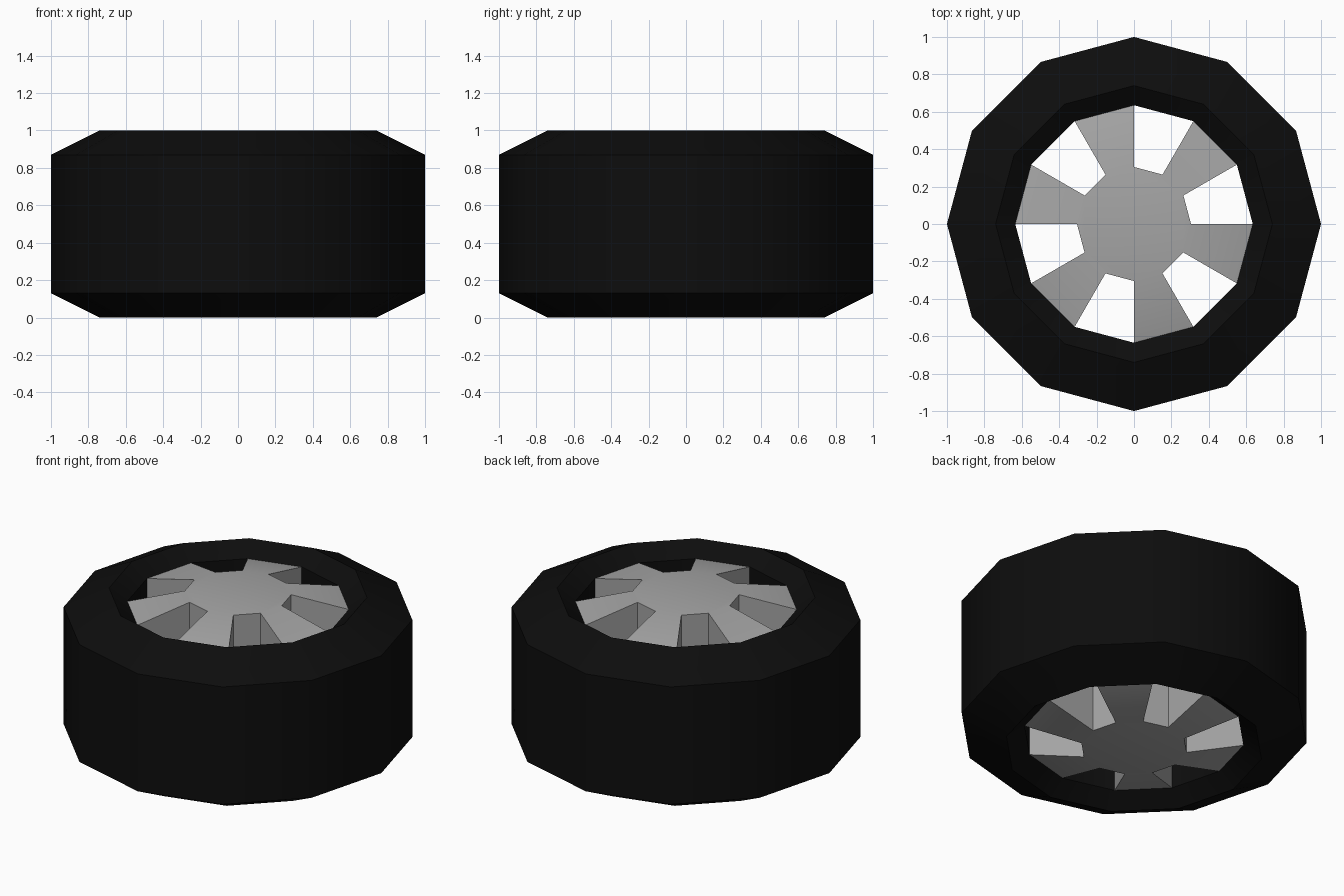
import bpy, bmesh, math

if "Cube" in bpy.data.objects:
    bpy.data.objects.remove(bpy.data.objects["Cube"])

SIDES = 12


def material(name, value):
    m = bpy.data.materials.new(name)
    m.diffuse_color = (value, value, value, 1)
    m.use_nodes = True
    m.node_tree.nodes["Principled BSDF"].inputs["Base Color"].default_value = m.diffuse_color
    return m


def finish(name, bm, mat):
    bmesh.ops.recalc_face_normals(bm, faces=bm.faces)
    mesh = bpy.data.meshes.new(name)
    bm.to_mesh(mesh)
    bm.free()
    mesh.materials.append(mat)
    ob = bpy.data.objects.new(name, mesh)
    bpy.context.collection.objects.link(ob)
    bpy.ops.object.select_all(action='DESELECT')
    ob.select_set(True)
    bpy.context.view_layer.objects.active = ob
    bpy.ops.object.shade_smooth_by_angle(angle=math.radians(35))
    return ob


def ring(bm, r, z):
    step = math.tau / SIDES
    return [bm.verts.new((r * math.cos(i * step), r * math.sin(i * step), z))
            for i in range(SIDES)]


black = material("black rubber", 0.004)
grey = material("grey metal", 0.38)

# Tire: closed cross-section turned around z
bm = bmesh.new()
profile = [(0.635, 0.08), (0.74, 0), (1, 0.13), (1, 0.87), (0.74, 1), (0.635, 0.92)]
rings = [ring(bm, r, z) for r, z in profile]
for a, b in zip(rings, rings[1:] + rings[:1]):
    for i in range(SIDES):
        j = (i + 1) % SIDES
        bm.faces.new((a[i], a[j], b[j], b[i]))
finish("tire", bm, black)

# Wheel: flat centre with six sloping wedge spokes on every other side
bm = bmesh.new()
in_lo, in_hi = ring(bm, 0.305, 0), ring(bm, 0.305, 1)
out_lo, out_hi = ring(bm, 0.635, 0.08), ring(bm, 0.635, 0.92)
bm.faces.new(in_lo)
bm.faces.new(in_hi)
for i in range(SIDES):
    j = (i + 1) % SIDES
    if i % 2:  # spoke: top, bottom and two side walls (the end meets the tire)
        bm.faces.new((in_hi[i], out_hi[i], out_hi[j], in_hi[j]))
        bm.faces.new((in_lo[i], out_lo[i], out_lo[j], in_lo[j]))
        for k in (i, j):
            bm.faces.new((in_lo[k], out_lo[k], out_hi[k], in_hi[k]))
    else:      # gap: inner wall
        bm.faces.new((in_lo[i], in_lo[j], in_hi[j], in_hi[i]))
finish("wheel_spokes", bm, grey)
